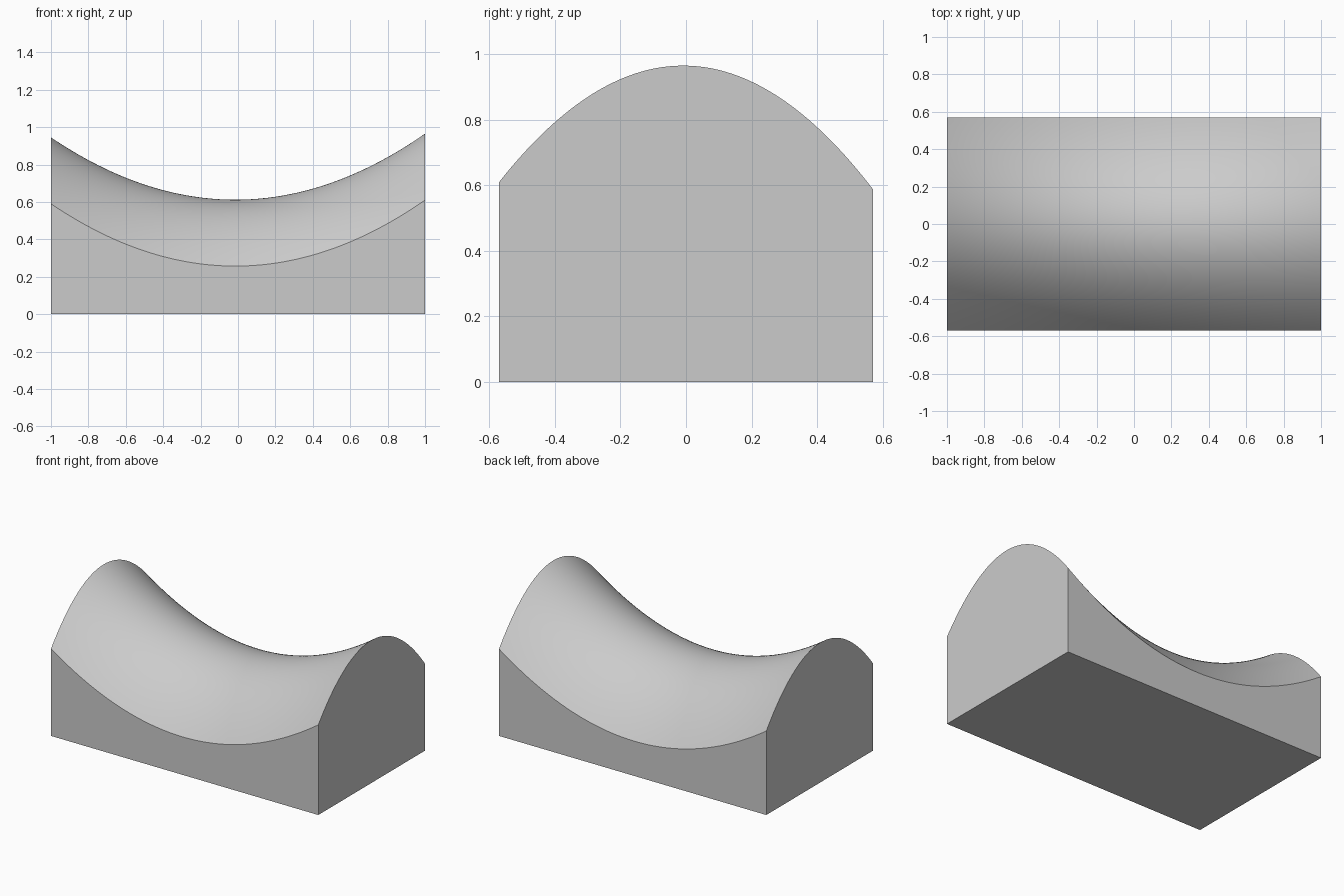
import bpy, bmesh, math

cube = bpy.data.objects.get("Cube")
if cube:
    bpy.data.objects.remove(cube, do_unlink=True)

HALF_X, HALF_Y = 1.0, 0.57
SEGMENTS = 64


def saddle_height(x, y):
    return 0.612 + 0.343 * x * x + 0.01 * x - 1.126 * y * y - 0.019 * y


# One plain grey
grey = bpy.data.materials.new("plain grey")
color = (0.6, 0.6, 0.6, 1)
grey.use_nodes = True
grey.diffuse_color = color
grey.node_tree.nodes["Principled BSDF"].inputs["Base Color"].default_value = color

# Saddle surface: a flat grid lifted over a flat-bottomed block
bm = bmesh.new()
bmesh.ops.create_grid(bm, x_segments=SEGMENTS, y_segments=SEGMENTS, size=1)
for v in bm.verts:
    v.co.x *= HALF_X
    v.co.y *= HALF_Y
    v.co.z = saddle_height(v.co.x, v.co.y)

# Straight walls down to the ground, closed by one base face
rim = [e for e in bm.edges if e.is_boundary]
walls = bmesh.ops.extrude_edge_only(bm, edges=rim)["geom"]
for v in walls:
    if isinstance(v, bmesh.types.BMVert):
        v.co.z = 0
bmesh.ops.contextual_create(bm, geom=[e for e in bm.edges if e.is_boundary])
bmesh.ops.recalc_face_normals(bm, faces=bm.faces)

mesh = bpy.data.meshes.new("saddle_block")
bm.to_mesh(mesh)
bm.free()
mesh.materials.append(grey)
block = bpy.data.objects.new("saddle_block", mesh)
bpy.context.collection.objects.link(block)

# Smooth top with crisp edges
bpy.context.view_layer.objects.active = block
block.select_set(True)
bpy.ops.object.shade_smooth_by_angle(angle=math.radians(25))
